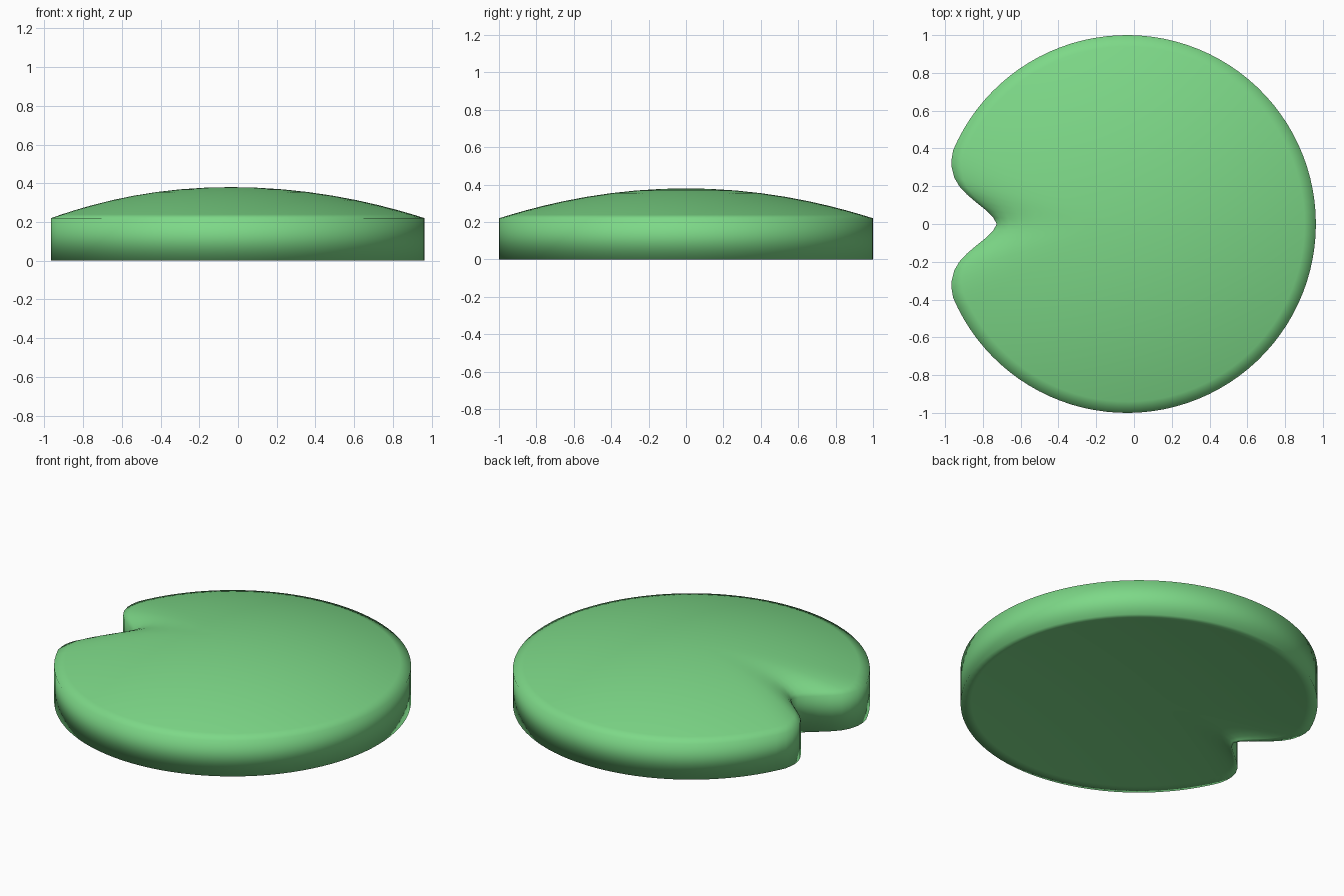
import bpy
import bmesh
import math

cube = bpy.data.objects.get("Cube")
if cube:
    bpy.data.objects.remove(cube)

CENTRE_X = -0.037
RIM_Z, DOME, HOLLOW = 0.22, 0.16, 0.06

# Half outline about the hub: round leaf edge, then the lobe running into the notch
ARC_STEPS = 44
END = math.radians(157)
half = [(math.cos(END * i / ARC_STEPS), math.sin(END * i / ARC_STEPS))
        for i in range(ARC_STEPS + 1)]
half += [(-0.929, 0.34), (-0.928, 0.30), (-0.914, 0.245), (-0.888, 0.20),
         (-0.848, 0.157), (-0.793, 0.11), (-0.743, 0.07), (-0.708, 0.035), (-0.69, 0)]
outline = half + [(x, -y) for x, y in half[-2:0:-1]]
n = len(outline)

bm = bmesh.new()


def add_ring(t, base, rise):
    """Ring at fraction t of the leaf; the notch fades to a circle inwards."""
    ring = []
    for x, y in outline:
        radius = math.hypot(x, y)
        scale = t * (1 + (1 / radius - 1) * (1 - t * t))
        ring.append(bm.verts.new((CENTRE_X + x * scale, y * scale,
                                  base + rise * (1 - t * t))))
    return ring


# Slightly hollow underside, upright wall, domed top
steps = (0.13, 0.27, 0.4, 0.53, 0.65, 0.76, 0.86, 0.94, 1)
loops = [add_ring(t, 0, HOLLOW) for t in steps]
loops += [add_ring(t, RIM_Z, DOME) for t in reversed(steps)]
for low, high in zip(loops, loops[1:]):
    for i in range(n):
        j = (i + 1) % n
        bm.faces.new((low[i], low[j], high[j], high[i]))

# Close both surfaces at the hub with fans
for loop, z in ((loops[0], HOLLOW), (loops[-1], RIM_Z + DOME)):
    hub = bm.verts.new((CENTRE_X, 0, z))
    for i in range(n):
        bm.faces.new((loop[i], loop[(i + 1) % n], hub))
bmesh.ops.recalc_face_normals(bm, faces=bm.faces[:])
for face in bm.faces:
    face.smooth = True

mesh = bpy.data.meshes.new("lily_pad")
bm.to_mesh(mesh)
bm.free()
pad = bpy.data.objects.new("lily_pad", mesh)
bpy.context.collection.objects.link(pad)

# Leaf colour
leaf = bpy.data.materials.new("leaf_green")
leaf.use_nodes = True
colour = (0.205, 0.69, 0.245, 1)
leaf.diffuse_color = colour
leaf.node_tree.nodes["Principled BSDF"].inputs["Base Color"].default_value = colour
mesh.materials.append(leaf)
